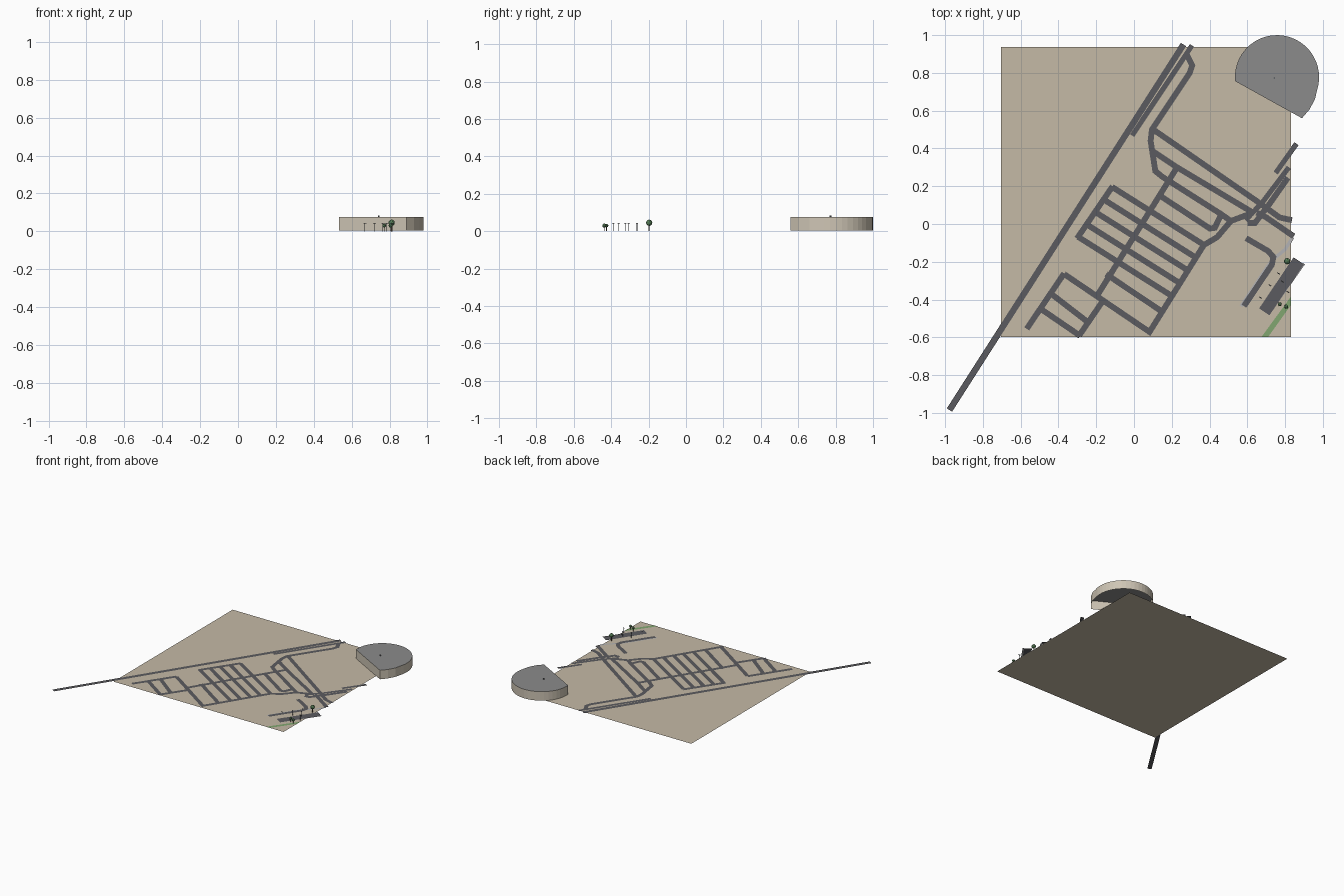
import bpy, bmesh, math
from mathutils import Vector

if "Cube" in bpy.data.objects:
    bpy.data.objects.remove(bpy.data.objects["Cube"])


def mat(name, r, g, b):
    m = bpy.data.materials.new(name)
    m.diffuse_color = (r, g, b, 1)
    m.use_nodes = True
    m.node_tree.nodes["Principled BSDF"].inputs["Base Color"].default_value = m.diffuse_color
    return m


ASPHALT = mat("asphalt", 0.105, 0.105, 0.115)
SAND = mat("sand", 0.56, 0.49, 0.38)
WALL = mat("wall", 0.62, 0.56, 0.46)
ROOF = mat("roof", 0.26, 0.26, 0.26)
PATH = mat("path", 0.45, 0.45, 0.46)
GRASS = mat("grass", 0.22, 0.38, 0.16)
LEAF = mat("leaf", 0.10, 0.22, 0.10)
BARK = mat("bark", 0.15, 0.10, 0.07)
METAL = mat("metal", 0.12, 0.13, 0.14)


def mesh(name, verts, faces, mats, idx=None):
    me = bpy.data.meshes.new(name)
    me.from_pydata(verts, [], faces)
    for m in mats:
        me.materials.append(m)
    if idx:
        me.polygons.foreach_set("material_index", idx)
    ob = bpy.data.objects.new(name, me)
    bpy.context.collection.objects.link(ob)
    return ob


def ribbon(name, pts, width=0.031, z=0.003, m=ASPHALT):
    """Flat mitred strip along a polyline."""
    p = [Vector(q) for q in pts]
    verts = []
    for i, q in enumerate(p):
        a = (q - p[i - 1]).normalized() if i else (p[1] - q).normalized()
        b = (p[i + 1] - q).normalized() if i < len(p) - 1 else a
        t = (a + b).normalized()
        n = Vector((-t.y, t.x)) * (width / 2 / max(t.dot(a), 0.5))
        verts += [(*(q + n), z), (*(q - n), z)]
    faces = [(2*i + 1, 2*i + 3, 2*i + 2, 2*i) for i in range(len(p) - 1)]
    return mesh(name, verts, faces, [m])


# Ground sheet
mesh("ground", [(-0.705, -0.598, 0), (0.83, -0.598, 0), (0.83, 0.938, 0), (-0.705, 0.938, 0)],
     [(0, 1, 2, 3)], [SAND])

# Main avenue and northern roads
ribbon("main_avenue", [(0.262, 0.95), (-0.977, -0.985)], 0.033)
ribbon("service_road", [(0.307, 0.945), (-0.01, 0.468)], 0.027)
ribbon("north_link", [(0.28, 0.895), (0.308, 0.84), (0.295, 0.80), (0.095, 0.50),
                      (0.088, 0.44), (0.113, 0.28), (0.15, 0.25), (0.46, 0.053), (0.513, 0.016)])
ribbon("long_diagonal", [(0.095, 0.505), (0.672, 0.106), (0.77, 0.035), (0.836, 0.02)])
ribbon("second_diagonal", [(0.10, 0.385), (0.228, 0.30), (0.63, 0.06)])
ribbon("third_diagonal", [(0.14, 0.148), (0.402, -0.024), (0.428, -0.02), (0.462, 0.053)])

# Regular street grid: two long spines with five parallel cross streets
ribbon("centre_spine", [(0.228, 0.30), (-0.196, -0.381)])
ribbon("east_spine", [(0.63, 0.06), (0.513, 0.016), (0.44, -0.07), (0.37, -0.111), (0.08, -0.575)])
ribbon("west_spine", [(-0.113, 0.20), (-0.302, -0.077)])
for i in range(5):
    x, y = -0.116 - 0.045 * i, 0.196 - 0.066 * i
    ribbon(f"cross_street_{i + 1}", [(x, y), (x + 0.487, y - 0.307)])
ribbon("south_street_1", [(-0.148, -0.265), (0.15, -0.465)])
ribbon("south_street_2", [(-0.37, -0.265), (0.095, -0.58)])

# South-west block
ribbon("southwest_edge", [(-0.37, -0.262), (-0.568, -0.555)])
ribbon("southwest_spine", [(-0.16, -0.40), (-0.29, -0.59)])
ribbon("southwest_street_1", [(-0.438, -0.37), (-0.25, -0.515)])
ribbon("southwest_street_2", [(-0.493, -0.45), (-0.285, -0.592)])

# East junction roads
ribbon("junction_a", [(0.60, 0.005), (0.64, 0.005), (0.72, 0.11), (0.815, 0.245)])
ribbon("junction_b", [(0.59, 0.02), (0.68, 0.115), (0.82, 0.30)], 0.027)
ribbon("junction_c", [(0.75, 0.27), (0.86, 0.425)], 0.027)
ribbon("junction_d", [(0.65, 0.06), (0.70, 0.035), (0.845, -0.065)])
ribbon("east_lane", [(0.593, -0.075), (0.71, -0.143), (0.738, -0.175), (0.73, -0.215), (0.582, -0.435)])

# Footpath, car park with light kerbs, grass verge
ribbon("footpath", [(0.84, -0.07), (0.80, -0.135), (0.745, -0.18), (0.71, -0.22), (0.567, -0.435)],
       0.018, 0.002, PATH)
ribbon("car_park", [(0.872, -0.195), (0.69, -0.465)], 0.066, 0.004)
ribbon("kerb", [(0.90, -0.21), (0.715, -0.475)], 0.012, 0.003, PATH)
mesh("grass_verge", [(0.675, -0.598, 0.002), (0.71, -0.598, 0.002), (0.83, -0.43, 0.002), (0.83, -0.385, 0.002)],
     [(0, 1, 2, 3)], [GRASS])

# Rounded building: wall ring and flat roof
outline = [(0.534, 0.757), (0.889, 0.56), (0.928, 0.605), (0.958, 0.66)]
for k in range(25):
    a = math.radians(-18 + k * 8.2)
    outline.append((0.757 + 0.223 * math.cos(a), 0.777 + 0.223 * math.sin(a)))
n = len(outline)
verts = [(x, y, z) for z in (0.003, 0.076) for x, y in outline]
faces = [(i, (i + 1) % n, n + (i + 1) % n, n + i) for i in range(n)]
faces.append(tuple(range(n, 2 * n)))
mesh("round_building", verts, faces, [WALL, ROOF], [0] * n + [1])


def cyl(name, x, y, z0, z1, r, m, sides=6):
    bpy.ops.mesh.primitive_cylinder_add(vertices=sides, radius=r, depth=z1 - z0, location=(x, y, (z0 + z1) / 2))
    ob = bpy.context.object
    ob.name = name
    ob.data.materials.append(m)


cyl("roof_vent", 0.743, 0.773, 0.076, 0.083, 0.005, METAL, 8)


def tree(name, x, y, z, r):
    cyl(name + "_trunk", x, y, 0.0, z, r * 0.16, BARK)
    bpy.ops.mesh.primitive_ico_sphere_add(subdivisions=2, radius=r, location=(x, y, z))
    bpy.context.object.name = name + "_crown"
    bpy.context.object.data.materials.append(LEAF)


# Trees
tree("tall_tree", 0.811, -0.197, 0.045, 0.017)
tree("small_tree_1", 0.772, -0.425, 0.03, 0.010)
tree("small_tree_2", 0.806, -0.437, 0.03, 0.011)

# Lamp posts beside the car park
lamps = [(0.765, -0.262), (0.72, -0.325), (0.67, -0.39), (0.815, -0.36), (0.785, -0.305)]
for i, (x, y) in enumerate(lamps):
    cyl(f"lamp_post_{i + 1}", x, y, 0.0, 0.042, 0.0014, METAL)
    bpy.ops.mesh.primitive_cube_add(size=1, location=(x, y, 0.042), rotation=(0, 0, math.radians(-33)))
    head = bpy.context.object
    head.name = f"lamp_head_{i + 1}"
    head.scale = (0.016, 0.005, 0.002)
    head.data.materials.append(METAL)
